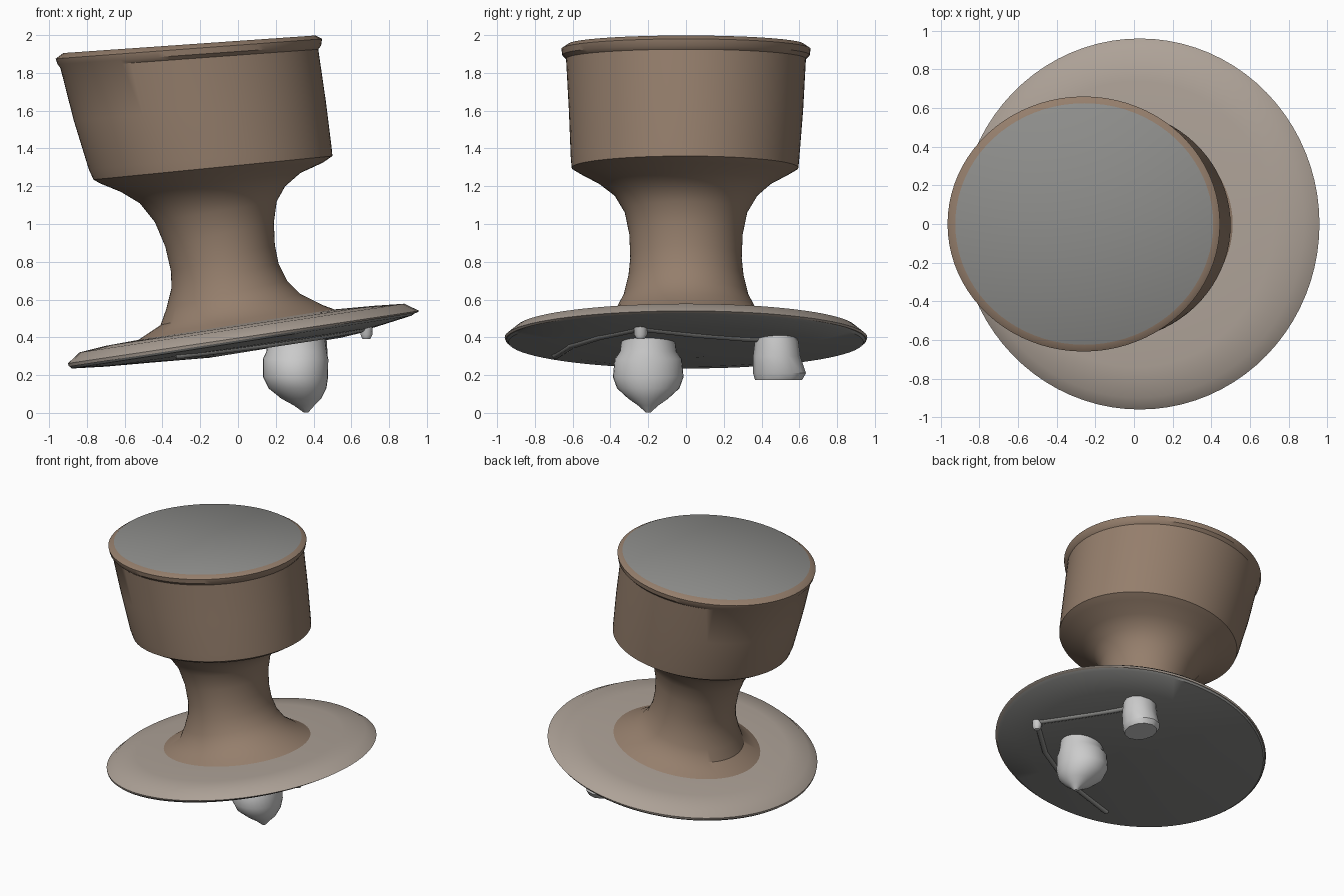
import bpy, bmesh, math
from mathutils import Vector

SEG = 80


def material(name, rgb):
    m = bpy.data.materials.new(name)
    m.diffuse_color = (*rgb, 1)
    return m


brown = material("brown_clay", (0.30, 0.21, 0.15))
tan = material("tan_clay", (0.42, 0.36, 0.31))
grey = material("grey_clay", (0.27, 0.27, 0.26))


def loft(name, rings, mats, seg=SEG, cap_mats=(0, 0), angle=35):
    """Rings are (left x, left z, right x, right z, y half-width, y centre); listed top down."""
    bm = bmesh.new()
    loops = []
    for lx, lz, rx, rz, hw, cy in rings:
        c = Vector(((lx + rx) / 2, cy, (lz + rz) / 2))
        u = Vector(((rx - lx) / 2, 0, (rz - lz) / 2))
        v = Vector((0, hw, 0))
        loops.append([bm.verts.new(c + u * math.cos(a) + v * math.sin(a))
                      for a in (2 * math.pi * i / seg for i in range(seg))])
    for a, b in zip(loops, loops[1:]):
        for i in range(seg):
            j = (i + 1) % seg
            bm.faces.new((a[i], b[i], b[j], a[j]))
    bm.faces.new(loops[0]).material_index = cap_mats[0]
    bm.faces.new(loops[-1][::-1]).material_index = cap_mats[1]
    bmesh.ops.recalc_face_normals(bm, faces=bm.faces)
    me = bpy.data.meshes.new(name)
    bm.to_mesh(me)
    bm.free()
    for m in mats:
        me.materials.append(m)
    ob = bpy.data.objects.new(name, me)
    bpy.context.collection.objects.link(ob)
    bpy.ops.object.select_all(action='DESELECT')
    ob.select_set(True)
    bpy.context.view_layer.objects.active = ob
    bpy.ops.object.shade_smooth_by_angle(angle=math.radians(angle))
    return ob


# Tilted head and waisted neck, one continuous surface
loft("head_and_neck", [
    (-0.925, 1.905, 0.41, 1.998, 0.625, 0.0),
    (-0.965, 1.875, 0.445, 1.98, 0.66, 0.0),
    (-0.955, 1.845, 0.44, 1.945, 0.655, 0.0),
    (-0.94, 1.825, 0.425, 1.925, 0.635, 0.0),
    (-0.87, 1.55, 0.465, 1.65, 0.62, 0.0),
    (-0.79, 1.29, 0.495, 1.41, 0.605, -0.005),
    (-0.765, 1.235, 0.50, 1.36, 0.60, -0.005),
    (-0.73, 1.215, 0.45, 1.325, 0.555, -0.005),
    (-0.62, 1.17, 0.33, 1.27, 0.46, -0.005),
    (-0.52, 1.11, 0.25, 1.20, 0.38, 0.0),
    (-0.44, 1.01, 0.205, 1.12, 0.325, 0.0),
    (-0.385, 0.88, 0.19, 1.01, 0.30, 0.0),
    (-0.355, 0.75, 0.195, 0.89, 0.295, 0.0),
    (-0.352, 0.66, 0.215, 0.79, 0.305, 0.0),
    (-0.38, 0.55, 0.26, 0.70, 0.33, 0.0),
    (-0.41, 0.465, 0.33, 0.63, 0.37, 0.0),
    (-0.50, 0.405, 0.45, 0.57, 0.45, 0.0),
    (-0.58, 0.35, 0.56, 0.53, 0.55, 0.0),
], [brown, grey], cap_mats=(1, 0))

# Tilted flange: tan upper shell, grey underside
loft("flange_top", [
    (-0.48, 0.395, 0.48, 0.545, 0.47, 0.0),
    (-0.70, 0.355, 0.72, 0.567, 0.74, 0.0),
    (-0.84, 0.32, 0.88, 0.578, 0.90, 0.0),
    (-0.90, 0.262, 0.96, 0.54, 0.96, 0.0),
    (-0.895, 0.245, 0.945, 0.53, 0.955, 0.0),
], [tan])
loft("flange_underside", [
    (-0.894, 0.25, 0.944, 0.534, 0.954, 0.0),
    (-0.88, 0.235, 0.92, 0.515, 0.94, 0.0),
    (-0.70, 0.245, 0.72, 0.452, 0.73, 0.0),
    (-0.45, 0.267, 0.48, 0.398, 0.46, 0.0),
    (-0.15, 0.292, 0.18, 0.345, 0.16, 0.0),
], [grey])


def stub(name, profile, seg=32, angle=40):
    """Small foot; profile rows are (x, y, z, x radius, y radius)."""
    return loft(name, [(x - rx, z, x + rx, z, ry, y) for x, y, z, rx, ry in profile],
                [], seg, angle=angle)


# Pointed foot, blunt foot and small nub below the flange
stub("pointed_foot", [
    (0.31, -0.20, 0.40, 0.15, 0.14),
    (0.31, -0.20, 0.325, 0.16, 0.15),
    (0.305, -0.20, 0.285, 0.173, 0.178),
    (0.305, -0.20, 0.19, 0.172, 0.187),
    (0.315, -0.20, 0.13, 0.153, 0.165),
    (0.335, -0.20, 0.075, 0.105, 0.105),
    (0.35, -0.20, 0.04, 0.055, 0.055),
    (0.36, -0.20, 0.002, 0.012, 0.012),
])
stub("blunt_foot", [
    (0.35, 0.47, 0.42, 0.11, 0.10),
    (0.35, 0.48, 0.38, 0.12, 0.115),
    (0.35, 0.48, 0.30, 0.125, 0.125),
    (0.35, 0.495, 0.21, 0.125, 0.14),
    (0.35, 0.49, 0.175, 0.105, 0.125),
], seg=12)
stub("small_nub", [
    (0.68, -0.24, 0.50, 0.035, 0.035),
    (0.68, -0.24, 0.415, 0.032, 0.035),
    (0.68, -0.24, 0.39, 0.02, 0.02),
], seg=12)


# Low ridges running across the underside from the nub
def ridge(name, pts):
    cu = bpy.data.curves.new(name, 'CURVE')
    cu.dimensions = '3D'
    cu.bevel_depth = 0.022
    cu.bevel_resolution = 2
    cu.use_fill_caps = True
    sp = cu.splines.new('POLY')
    sp.points.add(len(pts) - 1)
    for p, (x, y) in zip(sp.points, pts):
        z = 0.32 + 0.15 * x + 0.06 * (x * x + y * y)
        p.co = (x, y, z, 1)
    cu.materials.append(grey)
    bpy.context.collection.objects.link(bpy.data.objects.new(name, cu))


ridge("ridge_to_blunt_foot", [(0.68, -0.24), (0.55, 0.05), (0.43, 0.30), (0.36, 0.45)])
ridge("ridge_past_pointed_foot", [(0.68, -0.24), (0.42, -0.46), (0.13, -0.60), (-0.33, -0.69)])
